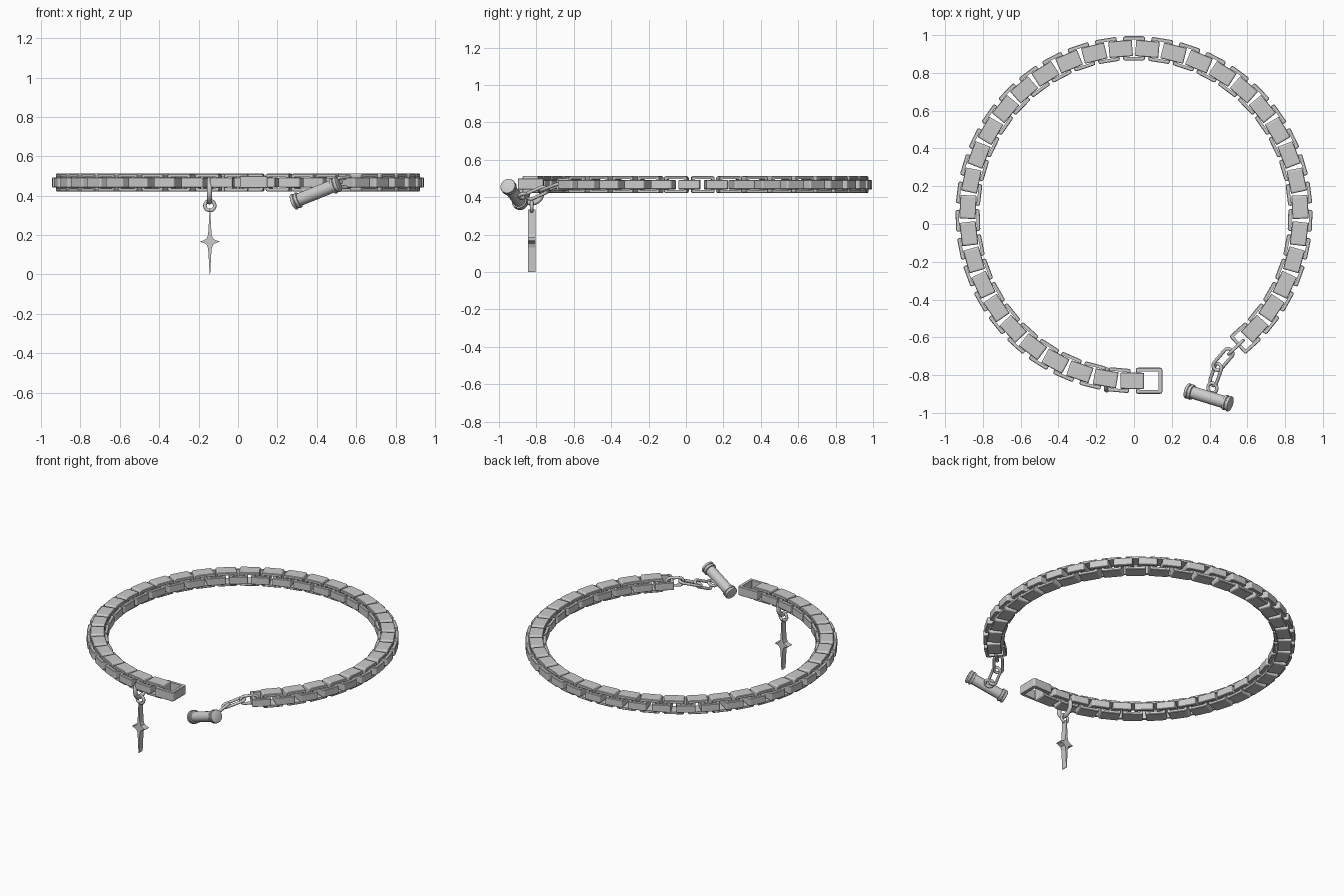
import bpy, bmesh, math
from mathutils import Matrix, Vector

if "Cube" in bpy.data.objects:
    bpy.data.objects.remove(bpy.data.objects["Cube"])

CY, CZ, R, PITCH = 0.05, 0.467, 0.88, math.radians(9.2)


def add(name, mesh, matrix=Matrix(), smooth=False):
    ob = bpy.data.objects.new(name, mesh)
    bpy.context.collection.objects.link(ob)
    ob.matrix_world = matrix
    if smooth:
        for p in mesh.polygons:
            p.use_smooth = True
    return ob


def to_mesh(bm, name):
    bmesh.ops.recalc_face_normals(bm, faces=bm.faces)
    me = bpy.data.meshes.new(name)
    bm.to_mesh(me)
    bm.free()
    return me


def rounded_rect(lx, ly, r, seg=3):
    pts = []
    for i, (sx, sy) in enumerate([(1, 1), (-1, 1), (-1, -1), (1, -1)]):
        for k in range(seg + 1):
            a = math.pi / 2 * (i + k / seg)
            pts.append((sx * (lx / 2 - r) + r * math.cos(a),
                        sy * (ly / 2 - r) + r * math.sin(a)))
    return pts


def frame_mesh(name, lx, ly, h, t, r=0.01):
    """Rectangular band in the XY plane, height h along Z, wall t."""
    outer = rounded_rect(lx, ly, r)
    inner = rounded_rect(lx - 2 * t, ly - 2 * t, 0.003)
    c = 0.003
    small = rounded_rect(lx - 2 * c, ly - 2 * c, r - c)
    rings = [(small, h / 2), (outer, h / 2 - c), (outer, c - h / 2),
             (small, -h / 2), (inner, -h / 2), (inner, h / 2)]
    bm = bmesh.new()
    vs = [[bm.verts.new((x, y, z)) for x, y in pts] for pts, z in rings]
    n = len(outer)
    for i in range(len(vs)):
        a, b = vs[i], vs[(i + 1) % len(vs)]
        for k in range(n):
            m = (k + 1) % n
            bm.faces.new((a[k], a[m], b[m], b[k]))
    return to_mesh(bm, name)


def wire_loop(name, center, along, side, length, width, wire):
    """Closed oval wire with its long axis 'along' and short axis 'side'."""
    u = Vector(along).normalized()
    n = u.cross(Vector(side)).normalized()
    v = n.cross(u)
    c = Vector(center)
    rad, half = width / 2 - wire, max(0, (length - width) / 2)
    path, N, S = [], 28, 10
    for k in range(N):
        a = 2 * math.pi * (k + 0.5) / N
        d = u * math.cos(a) + v * math.sin(a)
        path.append((c + d * rad + u * math.copysign(half, math.cos(a)), d))
    bm = bmesh.new()
    vs = [[bm.verts.new(p + (d * math.cos(b) + n * math.sin(b)) * wire)
           for b in (2 * math.pi * j / S for j in range(S))] for p, d in path]
    for i in range(N):
        for j in range(S):
            i2, j2 = (i + 1) % N, (j + 1) % S
            bm.faces.new((vs[i][j], vs[i2][j], vs[i2][j2], vs[i][j2]))
    return add(name, to_mesh(bm, name), smooth=True)


def station(k):
    """Matrix at link position k: X tangent, Y radial, Z up."""
    a = math.pi / 2 + k * PITCH
    return (Matrix.Translation((R * math.cos(a), CY + R * math.sin(a), CZ))
            @ Matrix.Rotation(a - math.pi / 2, 4, 'Z'))


# Box chain: flat frames alternating with upright plated bands
flat = frame_mesh("flat_link", 0.115, 0.128, 0.05, 0.018)
upright = frame_mesh("plate_link", 0.124, 0.09, 0.086, 0.016)
turn = Matrix.Rotation(math.pi / 2, 4, 'X')
for k in range(-15, 20):
    add("flat_link", flat, station(k))
    add("plate_link", upright, station(k + 0.5) @ turn)

# Larger open end link that receives the toggle
add("clasp_end_link", frame_mesh("clasp_end_link", 0.14, 0.138, 0.06, 0.02),
    Matrix.Translation((0.08, -0.83, CZ + 0.003)))

# Small chain leading to the toggle
ends = [((0.585, -0.61, 0.47), (0.495, -0.695, 0.465), (0, 0, 1)),
        ((0.52, -0.66, 0.475), (0.422, -0.775, 0.43), (1, -1, 0)),
        ((0.455, -0.735, 0.45), (0.41, -0.86, 0.395), (0.7, 0, 0.7))]
for p, q, side in ends:
    p, q = Vector(p), Vector(q)
    d = q - p
    if side[1]:
        side = (0.76, -0.65, 0.0)
        side = d.cross(Vector((0, 0, 1)))
    wire_loop("toggle_chain_link", (p + q) / 2, d, side, d.length, 0.068, 0.009)

# Toggle bar: lathed rod with grooved end caps
left, right = Vector((0.278, -0.882, 0.367)), Vector((0.512, -0.954, 0.461))
axis = right - left
L = axis.length / 2
half = [(0.033, 0), (0.033, L - 0.038), (0.040, L - 0.036), (0.042, L - 0.030),
        (0.040, L - 0.023), (0.036, L - 0.021), (0.036, L - 0.018),
        (0.040, L - 0.016), (0.042, L - 0.010), (0.040, L - 0.003), (0.034, L)]
profile = [(r, -z) for r, z in reversed(half)] + half[1:]
bm = bmesh.new()
S = 32
rows = [[bm.verts.new((r * math.cos(2 * math.pi * j / S),
                       r * math.sin(2 * math.pi * j / S), z)) for j in range(S)]
        for r, z in profile]
for a, b in zip(rows, rows[1:]):
    for j in range(S):
        bm.faces.new((a[j], a[(j + 1) % S], b[(j + 1) % S], b[j]))
bm.faces.new(rows[0])
bm.faces.new(rows[-1])
bar = add("toggle_bar", to_mesh(bm, "toggle_bar"),
          Matrix.Translation((left + right) / 2)
          @ axis.to_track_quat('Z', 'Y').to_matrix().to_4x4())
bpy.context.view_layer.objects.active = bar
bar.select_set(True)
bpy.ops.object.shade_smooth_by_angle(angle=math.radians(40))
# Eyelet fixed to the bar
wire_loop("toggle_eyelet", (0.415, -0.868, 0.408), axis, (0.1, 1, 0.2),
          0.07, 0.07, 0.009)

# Charm: bail through the chain, jump ring, four-point star
wire_loop("charm_bail", (-0.145, -0.825, 0.425), (0, 0, 1), (0, 1, 0),
          0.14, 0.135, 0.014)
wire_loop("charm_jump_ring", (-0.143, -0.825, 0.35), (0, 0, 1), (1, 0, 0),
          0.068, 0.068, 0.009)
quarter = [(0.0015, 0.167), (0.006, 0.08), (0.009, 0.035), (0.016, 0.016),
           (0.03, 0.007), (0.048, 0.0015)]
mirror = lambda pts, sx, sz: [(x * sx, z * sz) for x, z in pts]
outline = (quarter + mirror(quarter[::-1], 1, -1)
           + mirror(quarter, -1, -1) + mirror(quarter[::-1], -1, 1))
bm = bmesh.new()
face = bm.faces.new([bm.verts.new((x, -0.02, z)) for x, z in outline])
new = bmesh.ops.extrude_face_region(bm, geom=[face])["geom"]
bmesh.ops.translate(bm, vec=(0, 0.04, 0),
                    verts=[g for g in new if isinstance(g, bmesh.types.BMVert)])
add("star_charm", to_mesh(bm, "star_charm"),
    Matrix.Translation((-0.143, -0.825, 0.167)))
